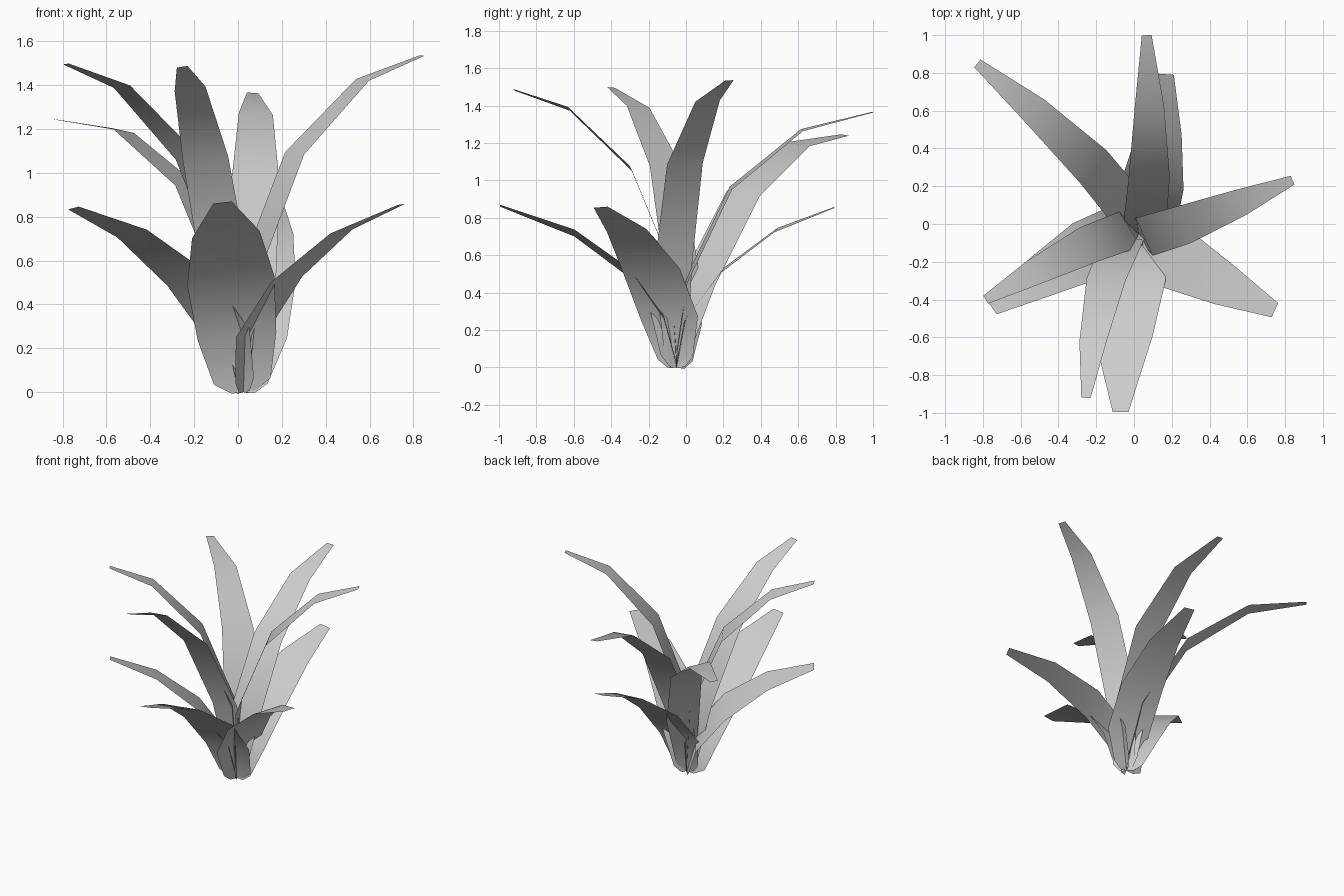
import bpy
import bmesh
from math import radians
from mathutils import Matrix, Vector

cube = bpy.data.objects.get("Cube")
if cube:
    bpy.data.objects.remove(cube, do_unlink=True)

# One plain leaf colour
leaf_grey = bpy.data.materials.new("leaf_grey")
leaf_grey.use_nodes = True
COLOUR = (0.6, 0.6, 0.6, 1)
leaf_grey.diffuse_color = COLOUR
leaf_grey.node_tree.nodes["Principled BSDF"].inputs["Base Color"].default_value = COLOUR

ROOT = Matrix.Translation((0.025, -0.05, 0))

# Leaf profiles: (outward, height, half width) from root to tip
TALL = [(0, 0, .035), (0, .1, .07), (.02, .55, .11),
        (.233, 1.09, .105), (.566, 1.425, .072), (.862, 1.535, .025)]
ARCHED = [(0, 0, .035), (0, .09, .07), (.05, .46, .115),
          (.29, .96, .11), (.67, 1.27, .078), (1.05, 1.365, .026)]
SHORT = [(0, 0, .05), (.01, .05, .105), (.055, .265, .17),
         (.25, .52, .17), (.54, .735, .118), (.855, .855, .042)]
BROAD = [(0, 0, .055), (.012, .05, .13), (.07, .255, .18),
         (.26, .51, .2), (.55, .72, .155), (.95, .865, .042)]


def leaf(name, profile, heading, lean=0, roll=0, size=1):
    """Flat tapering strip, leaned outwards, twisted on its chord and turned."""
    tip = Vector((0, profile[-1][0], profile[-1][1]))
    turn = (ROOT @ Matrix.Rotation(radians(heading - 90), 4, "Z")
            @ Matrix.Rotation(radians(-lean), 4, "X")
            @ Matrix.Rotation(radians(roll), 4, tip)
            @ Matrix.Scale(size, 4))
    bm = bmesh.new()
    rows = [[bm.verts.new(turn @ Vector((side * half, out, up))) for side in (-1, 1)]
            for out, up, half in profile]
    for low, high in zip(rows, rows[1:]):
        bm.faces.new((low[0], low[1], high[1], high[0])).smooth = True
    mesh = bpy.data.meshes.new(name)
    bm.to_mesh(mesh)
    bm.free()
    mesh.materials.append(leaf_grey)
    bpy.context.collection.objects.link(bpy.data.objects.new(name, mesh))


# Tall inner leaves
leaf("tall_leaf_right", TALL, 19.1, roll=6)
leaf("tall_leaf_front", TALL, 252.2, lean=2.3, roll=16, size=.99)
leaf("tall_leaf_left", TALL, 203.4, lean=1.2, roll=9, size=.987)
leaf("arched_leaf_back", ARCHED, 87.7, roll=7)
leaf("arched_leaf_back_corner", ARCHED, 133.5, lean=7.4, roll=11, size=1.02)

# Short outer leaves
leaf("short_leaf_front", BROAD, 264.2, roll=9)
leaf("short_leaf_back", SHORT, 80.3, roll=8)
leaf("short_leaf_right", SHORT, 330.6, lean=-1, roll=6, size=.985)
leaf("short_leaf_left", SHORT, 206.9, lean=1, roll=12)
